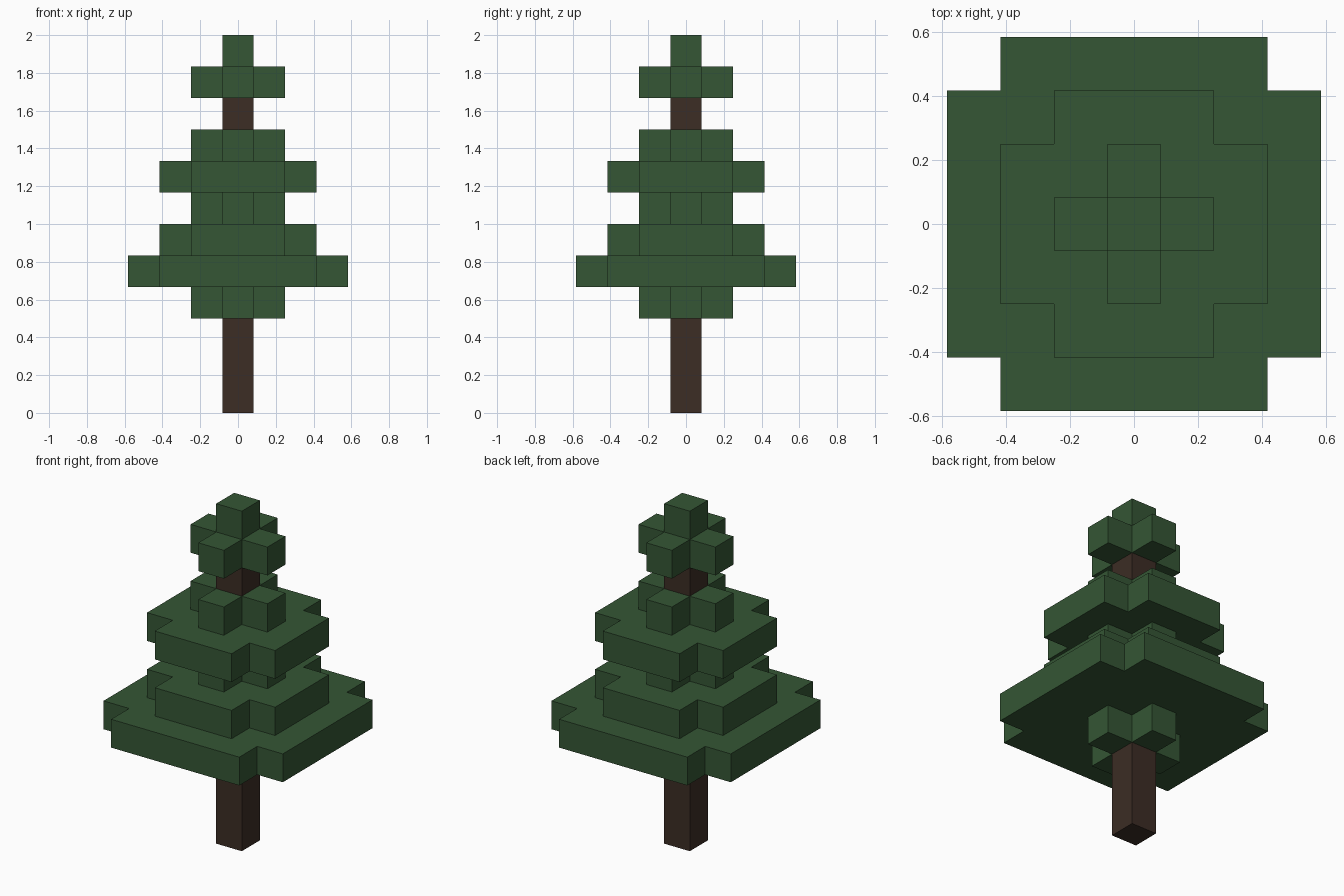
import bpy
import bmesh

cube = bpy.data.objects.get("Cube")
if cube:
    bpy.data.objects.remove(cube, do_unlink=True)

U = 1 / 6  # edge of one block


def make_material(name, rgb):
    mat = bpy.data.materials.new(name)
    mat.use_nodes = True
    color = (*rgb, 1)
    mat.diffuse_color = color
    mat.node_tree.nodes["Principled BSDF"].inputs["Base Color"].default_value = color
    return mat


def prism(name, outline, bottom, height, mat):
    """Extrude a flat outline upward; all measures are in blocks."""
    bm = bmesh.new()
    base = bm.faces.new([bm.verts.new((x * U, y * U, bottom * U)) for x, y in outline])
    top = bmesh.ops.extrude_face_region(bm, geom=[base], use_keep_orig=True)
    verts = [v for v in top["geom"] if isinstance(v, bmesh.types.BMVert)]
    bmesh.ops.translate(bm, verts=verts, vec=(0, 0, height * U))
    bmesh.ops.recalc_face_normals(bm, faces=bm.faces)
    mesh = bpy.data.meshes.new(name)
    bm.to_mesh(mesh)
    bm.free()
    mesh.materials.append(mat)
    obj = bpy.data.objects.new(name, mesh)
    bpy.context.collection.objects.link(obj)
    return obj


def square(r):
    return [(-r, -r), (r, -r), (r, r), (-r, r)]


def notched_square(r):
    """Square with one block missing at each corner."""
    n = r - 1
    points = []
    x, y = 1, 0
    for _ in range(4):
        # corner turned a quarter each time
        for a, b in ((r, n), (n, n), (n, r)):
            points.append((a * x - b * y, a * y + b * x))
        x, y = -y, x
    return points


bark = make_material("dark brown bark", (0.045, 0.026, 0.018))
needles = make_material("pine green needles", (0.035, 0.093, 0.035))

# Trunk, running up through the foliage
prism("trunk", square(0.5), 0, 10, bark)

# Foliage tiers: name, half width, bottom layer
tiers = [
    ("lower_underside_foliage", 1.5, 3),
    ("lower_wide_foliage", 3.5, 4),
    ("lower_upper_foliage", 2.5, 5),
    ("lower_neck_foliage", 1.5, 6),
    ("middle_wide_foliage", 2.5, 7),
    ("middle_upper_foliage", 1.5, 8),
    ("crown_foliage", 1.5, 10),
]
for name, half_width, layer in tiers:
    prism(name, notched_square(half_width), layer, 1, needles)

# Single block at the tip
prism("tree_tip", square(0.5), 11, 1, needles)
